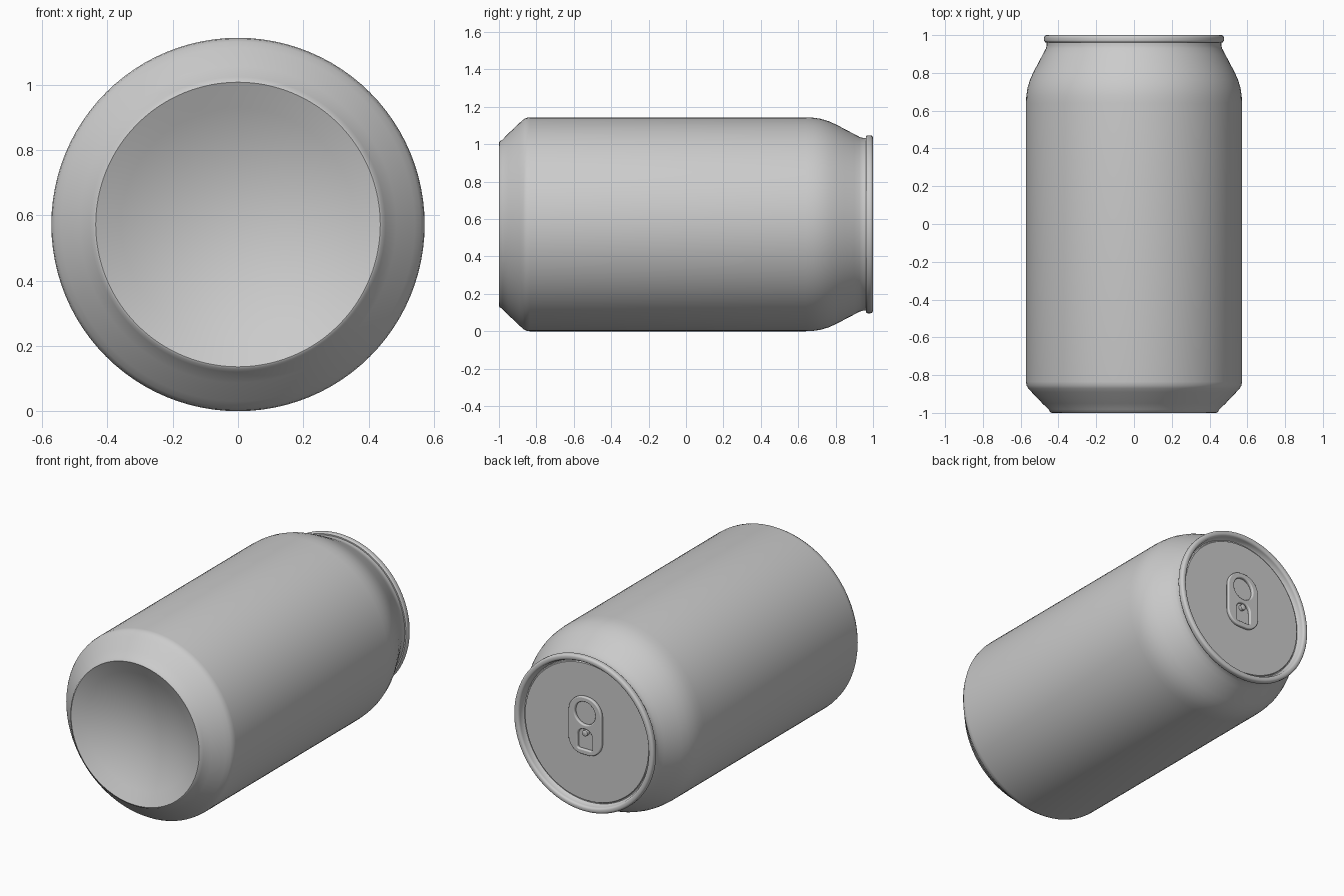
import bpy, bmesh, math
from mathutils import Matrix, Vector

cube = bpy.data.objects.get("Cube")
if cube:
    bpy.data.objects.remove(cube)

R = 0.572          # body radius, also the height of the axis
SEGMENTS = 96

metal = bpy.data.materials.new("grey aluminium")
metal.use_nodes = True
GREY = (0.6, 0.6, 0.6, 1)
metal.diffuse_color = GREY
metal.node_tree.nodes["Principled BSDF"].inputs["Base Color"].default_value = GREY


def finish(obj, angle):
    obj.data.materials.clear()
    obj.data.materials.append(metal)
    bpy.ops.object.select_all(action="DESELECT")
    obj.select_set(True)
    bpy.context.view_layer.objects.active = obj
    bpy.ops.object.shade_smooth_by_angle(angle=math.radians(angle))


def lathe(name, profile, angle=40):
    """Spin (radius, y) points around the lengthwise axis."""
    bm = bmesh.new()
    verts = [bm.verts.new((r, y, 0)) for r, y in profile]
    edges = [bm.edges.new(pair) for pair in zip(verts, verts[1:])]
    bmesh.ops.spin(bm, geom=verts + edges, cent=(0, 0, 0), axis=(0, 1, 0),
                   angle=math.tau, steps=SEGMENTS)
    bmesh.ops.remove_doubles(bm, verts=bm.verts, dist=0.0004)
    bmesh.ops.recalc_face_normals(bm, faces=bm.faces)
    mesh = bpy.data.meshes.new(name)
    bm.to_mesh(mesh)
    bm.free()
    obj = bpy.data.objects.new(name, mesh)
    obj.location.z = R
    bpy.context.collection.objects.link(obj)
    finish(obj, angle)
    return obj


def arc(cx, cy, radius, start, end, steps):
    return [(cx + radius * math.cos(math.radians(start + (end - start) * i / steps)),
             cy + radius * math.sin(math.radians(start + (end - start) * i / steps)))
            for i in range(steps + 1)]


# Can shell: hollow domed base, chamfer, straight wall, necked shoulder
FOOT, DEPTH = 0.43, 0.12
dome = [(FOOT * i / 12, -1 + DEPTH * (1 - (i / 12) ** 2)) for i in range(12)]
wall = [(0.43, -0.997), (0.436, -1), (0.443, -0.997), (0.452, -0.982),
        (0.485, -0.95), (0.52, -0.913), (0.542, -0.89), (0.56, -0.87),
        (0.569, -0.855), (R, -0.835), (R, 0.64), (0.57, 0.68),
        (0.564, 0.72), (0.551, 0.763), (0.532, 0.805), (0.508, 0.85),
        (0.482, 0.9), (0.467, 0.928), (0.462, 0.945), (0.462, 0.966)]
lathe("can_body", dome + wall)

# Lid: rolled seam, inner countersink and flat panel
seam = [(0.46, 0.962), (0.47, 0.962)] + arc(0.468, 0.972, 0.008, -60, 0, 3)
seam += arc(0.461, 0.985, 0.015, 0, 90, 5) + arc(0.455, 0.985, 0.015, 90, 180, 5)
panel = [(0.436, 0.962), (0.43, 0.956), (0.424, 0.957), (0.42, 0.964), (0, 0.964)]
lathe("lid", seam + panel)


# Pull tab: rounded plate with a round hole and an arched hole
def rounded(cx, cy, w, h, top, bottom):
    pts = []
    for sx, sy, radius, start in ((1, 1, top, 0), (-1, 1, top, 90),
                                  (-1, -1, bottom, 180), (1, -1, bottom, 270)):
        pts += arc(cx + sx * (w / 2 - radius), cy + sy * (h / 2 - radius),
                   radius, start, start + 90, 10)
    return pts


BEVEL = 0.007
curve = bpy.data.curves.new("pull_tab_outline", "CURVE")
curve.dimensions = "2D"
curve.fill_mode = "BOTH"
curve.extrude = 0.004
curve.bevel_depth = BEVEL
curve.bevel_resolution = 3
curve.offset = -BEVEL
outlines = [rounded(0, 0, 0.225, 0.355, 0.105, 0.09),
            arc(0, 0.077, 0.07, 0, 351, 39),
            rounded(0, -0.083, 0.1, 0.125, 0.045, 0.012)]
for pts in outlines:
    # Drop repeated points so the bevel stays clean
    clean = [p for i, p in enumerate(pts)
             if (Vector(p) - Vector(pts[i - 1])).length > 0.0005]
    spline = curve.splines.new("POLY")
    spline.points.add(len(clean) - 1)
    for point, (x, y) in zip(spline.points, clean):
        point.co = (x, y, 0, 1)
    spline.use_cyclic_u = True

helper = bpy.data.objects.new("pull_tab_outline", curve)
bpy.context.collection.objects.link(helper)
evaluated = helper.evaluated_get(bpy.context.evaluated_depsgraph_get())
tab_mesh = bpy.data.meshes.new_from_object(evaluated)
bpy.data.objects.remove(helper)
tab_mesh.transform(Matrix.Rotation(math.radians(90), 4, "X"))
tab = bpy.data.objects.new("pull_tab", tab_mesh)
tab.location = (0, 0.975, R + 0.045)
bpy.context.collection.objects.link(tab)
finish(tab, 35)

# Rivet joining the tab to the lid
lathe("rivet", [(0.018, 0.96), (0.018, 0.985), (0.014, 0.988), (0, 0.988)])
